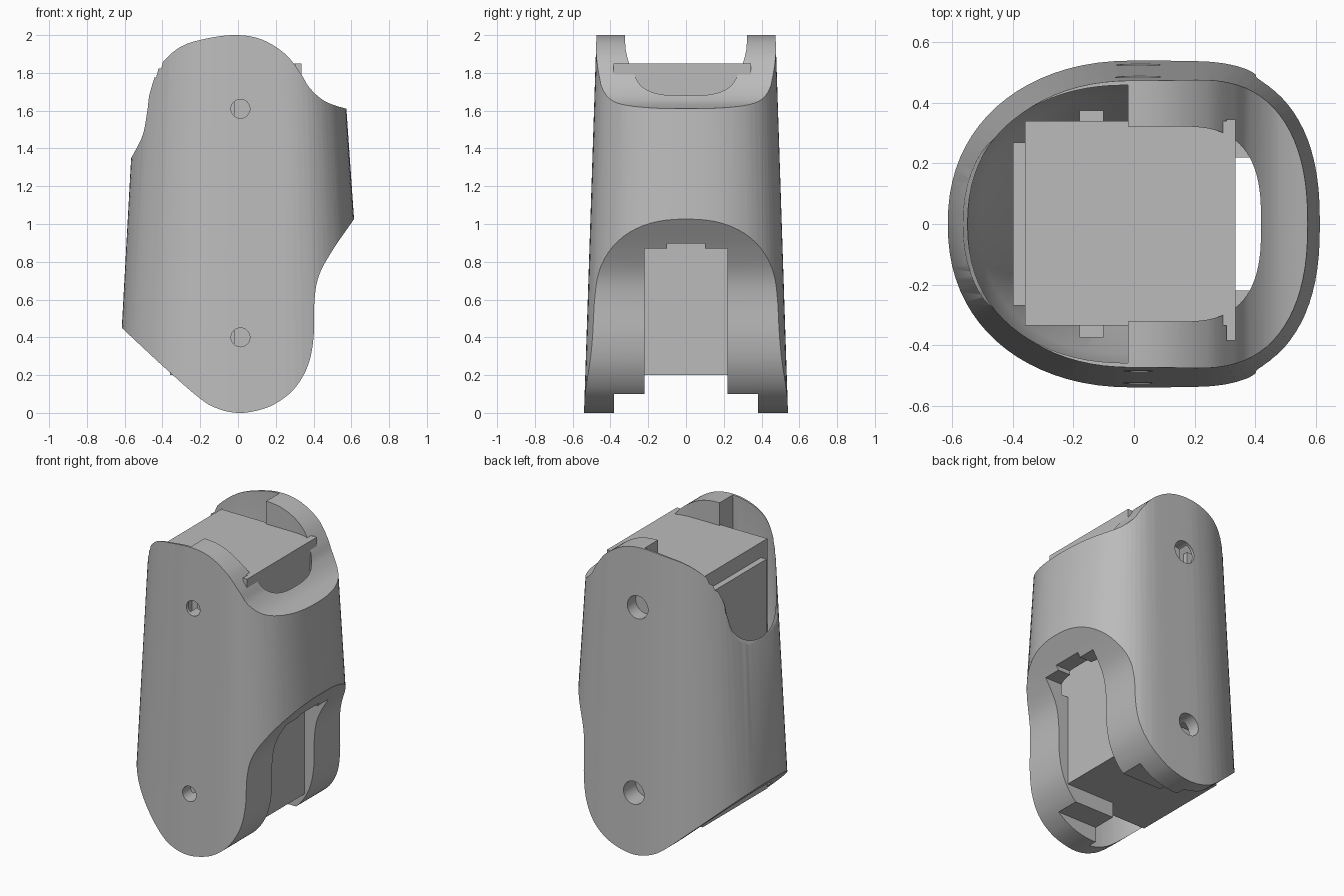
import bpy, bmesh, math
from mathutils import Vector, Matrix

if "Cube" in bpy.data.objects:
    bpy.data.objects.remove(bpy.data.objects["Cube"], do_unlink=True)

grey = bpy.data.materials.new("plain grey")
grey.use_nodes = True
grey.diffuse_color = (0.5, 0.5, 0.5, 1)
grey.node_tree.nodes["Principled BSDF"].inputs["Base Color"].default_value = grey.diffuse_color


def make(name, bm):
    bmesh.ops.recalc_face_normals(bm, faces=bm.faces[:])
    mesh = bpy.data.meshes.new(name)
    bm.to_mesh(mesh)
    bm.free()
    mesh.materials.append(grey)
    obj = bpy.data.objects.new(name, mesh)
    bpy.context.collection.objects.link(obj)
    return obj


def loft(name, rings):
    """Closed solid through rings of equal point count."""
    bm = bmesh.new()
    loops = [[bm.verts.new(p) for p in ring] for ring in rings]
    n = len(loops[0])
    for a, b in zip(loops, loops[1:]):
        for i in range(n):
            j = (i + 1) % n
            bm.faces.new((a[i], a[j], b[j], b[i]))
    bm.faces.new(loops[0][::-1])
    bm.faces.new(loops[-1])
    return make(name, bm)


def box(name, x0, x1, y0, y1, z0, z1):
    return loft(name, [[(x0, y0, z), (x1, y0, z), (x1, y1, z), (x0, y1, z)] for z in (z0, z1)])


def arc(centre, radius, half_y, power, side, z, n=40):
    """Half of a superellipse; side +1 bulges to +x, -1 to -x."""
    pts = []
    for i in range(n + 1):
        t = math.pi * (i / n - 0.5)
        c, s = max(math.cos(t), 0), math.sin(t)
        x = centre + side * radius * c ** (2 / power)
        y = side * half_y * math.copysign(abs(s) ** (2 / power), s)
        pts.append((x, y, z))
    return pts


def smooth_run(pts, steps=6):
    """Smooth open curve through the points."""
    p = [Vector(q) for q in pts]
    p = [2 * p[0] - p[1]] + p + [2 * p[-1] - p[-2]]
    out = []
    for a, b, c, d in zip(p, p[1:], p[2:], p[3:]):
        for k in range(steps):
            t = k / steps
            out.append(0.5 * (2 * b + (c - a) * t + (2 * a - 5 * b + 4 * c - d) * t * t
                              + (3 * b - a - 3 * c + d) * t ** 3))
    return out + [p[-2]]


def boolean(target, cutter, operation="DIFFERENCE"):
    mod = target.modifiers.new("cut", "BOOLEAN")
    mod.operation, mod.solver, mod.object = operation, "EXACT", cutter
    bpy.context.view_layer.objects.active = target
    bpy.ops.object.modifier_apply(modifier=mod.name)
    bpy.data.objects.remove(cutter, do_unlink=True)


# Tapered outer body
rings = []
for z in (-0.05, 2.05):
    xr, xl, hy = 0.685 - 0.069 * z, 0.64 - 0.055 * z, 0.54 - 0.033 * z
    rings.append(arc(0.2, xr - 0.2, hy, 2.4, 1, z) + arc(0, xl, hy, 2.2, -1, z))
shell = loft("shell", rings)

# Side profile trims the body at the top, bottom and both openings
top = smooth_run([(-0.65, 1.2), (-0.565, 1.35), (-0.505, 1.47), (-0.48, 1.6), (-0.465, 1.7),
                  (-0.41, 1.84), (-0.3, 1.94), (-0.15, 1.985), (0, 2), (0.13, 1.975),
                  (0.25, 1.9), (0.33, 1.8), (0.38, 1.72), (0.46, 1.65), (0.575, 1.61), (0.72, 1.58)])
bottom = smooth_run([(0.72, 1.18), (0.61, 1.02), (0.5, 0.86), (0.43, 0.73), (0.405, 0.6),
                     (0.4, 0.4), (0.37, 0.25), (0.3, 0.13), (0.2, 0.05), (0.1, 0.012), (0, 0),
                     (-0.1, 0.02), (-0.2, 0.075), (-0.4, 0.25), (-0.615, 0.45), (-0.75, 0.575)])
profile = loft("profile", [[(p.x, y, p.y) for p in top + bottom] for y in (-0.8, 0.8)])
boolean(shell, profile, "INTERSECT")

# Upper cavity with thick walls
boolean(shell, loft("upper_cut", [arc(0.15, 0.27, 0.322, 2.8, 1, z) + arc(0, 0.4, 0.322, 3, -1, z)
                                  for z in (0.8, 2.2)]))
# Thin-walled scoop on the right side at the top
boolean(shell, loft("scoop_cut", [arc(-0.02, r, hy, 2.2, -1, z) for r, hy, z in
                                  ((0.38, 0.33, 0.95), (0.49, 0.43, 1.2),
                                   (0.53, 0.472, 1.37), (0.53, 0.455, 2.2))]))
# Lower cavity, its ceiling notch and the stepped bottom edge
boolean(shell, box("lower_cut", -0.3, 0.75, -0.22, 0.22, -0.2, 0.87))
boolean(shell, box("notch_cut", -0.2, 0.75, -0.1, 0.1, 0.7, 0.897))
boolean(shell, box("step_cut", -0.25, 0.6, -0.38, 0.38, -0.2, 0.1))
boolean(shell, loft("bottom_cut", [arc(-0.02, 0.5, 0.44, 2.2, -1, z) for z in (-0.2, 0.5)]))

# Screw holes, wider on the back
for z in (0.4, 1.61):
    for side, radius in ((-1, 0.05), (1, 0.075)):
        bm = bmesh.new()
        bmesh.ops.create_cone(bm, cap_ends=True, segments=32, radius1=radius, radius2=radius,
                              depth=0.24, matrix=Matrix.Translation((0.013, side * 0.52, z))
                              @ Matrix.Rotation(math.pi / 2, 4, "X"))
        boolean(shell, make("hole_cut", bm))

# Inner block with its ledge, flange and side tabs
box("inner_block", -0.36, 0.333, -0.335, 0.34, 0.2, 1.85)
box("block_ledge", -0.4, -0.35, -0.27, 0.27, 0.3, 1.75)
box("block_flange", 0.305, 0.336, -0.385, 0.345, 1.74, 1.85)
for side in (-1, 1):
    y0, y1 = sorted((side * 0.32, side * 0.375))
    box("side_tab", -0.18, -0.1, y0, y1, 0.6, 1.7)

# Smooth curved walls, keep edges crisp
bpy.ops.object.select_all(action="DESELECT")
shell.select_set(True)
bpy.context.view_layer.objects.active = shell
bpy.ops.object.shade_smooth_by_angle(angle=math.radians(30))
